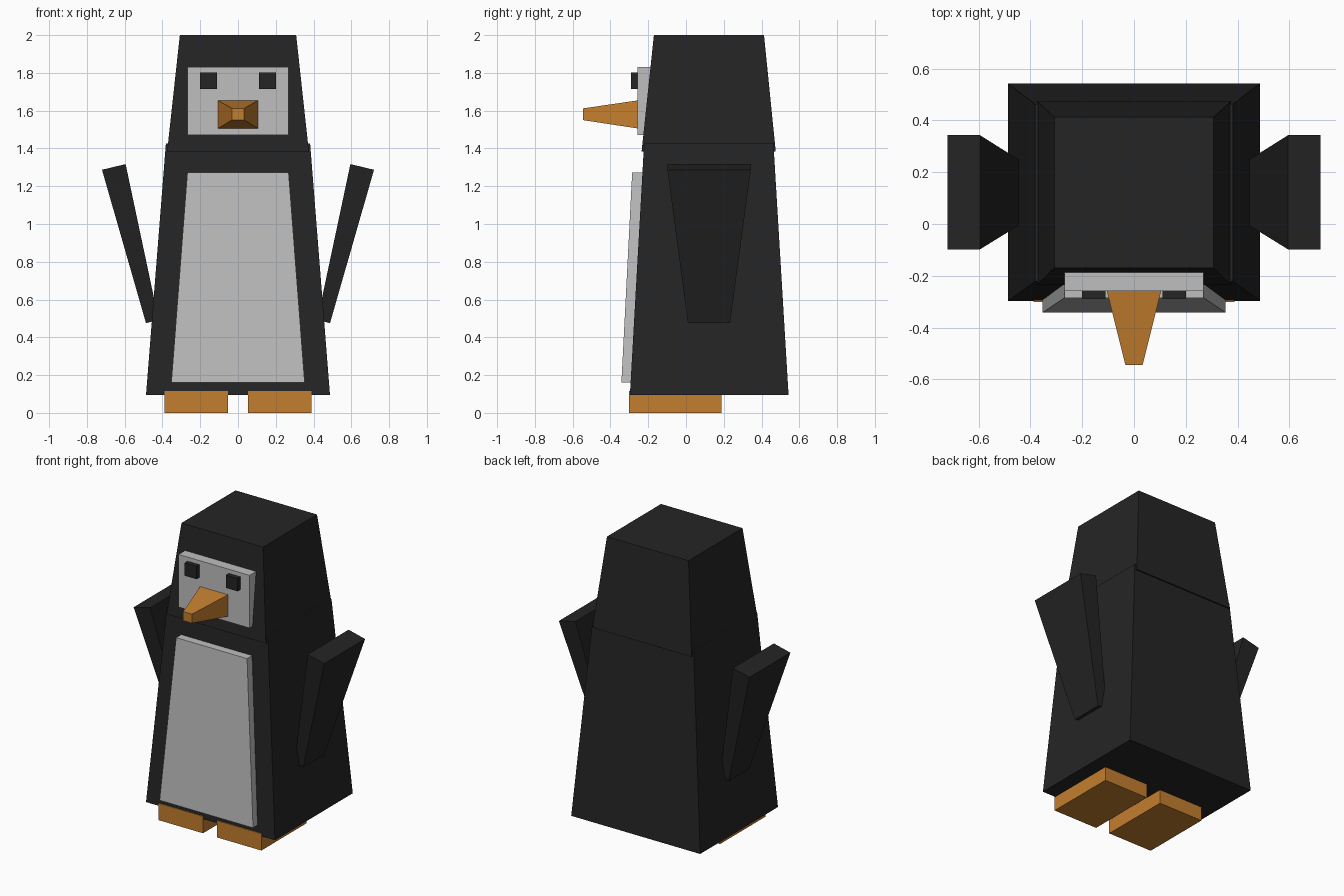
import bpy
import bmesh

default = bpy.data.objects.get("Cube")
if default:
    bpy.data.objects.remove(default, do_unlink=True)


def material(name, color):
    mat = bpy.data.materials.new(name)
    mat.use_nodes = True
    mat.diffuse_color = (*color, 1)
    mat.node_tree.nodes["Principled BSDF"].inputs["Base Color"].default_value = (*color, 1)
    return mat


black = material("black", (0.018, 0.018, 0.018))
light_grey = material("light grey", (0.52, 0.52, 0.52))
orange = material("orange", (0.55, 0.21, 0.027))


def loft(name, ends, mat):
    """Solid between two four-cornered end outlines."""
    bm = bmesh.new()
    a, b = [[bm.verts.new(p) for p in end] for end in ends]
    bm.faces.new(a)
    bm.faces.new(b)
    for i in range(4):
        j = (i + 1) % 4
        bm.faces.new((a[i], a[j], b[j], b[i]))
    bmesh.ops.recalc_face_normals(bm, faces=bm.faces)
    mesh = bpy.data.meshes.new(name)
    bm.to_mesh(mesh)
    bm.free()
    mesh.materials.append(mat)
    obj = bpy.data.objects.new(name, mesh)
    bpy.context.collection.objects.link(obj)
    return obj


def level(x0, x1, y0, y1, z):
    """Horizontal rectangle."""
    return [(x0, y0, z), (x1, y0, z), (x1, y1, z), (x0, y1, z)]


def upright(x, z0, z1, y):
    """Centred rectangle facing the front."""
    return [(-x, y, z0), (x, y, z0), (x, y, z1), (-x, y, z1)]


# Body and head
loft("body", (level(-0.487, 0.487, -0.297, 0.543, 0.095),
              level(-0.382, 0.382, -0.222, 0.463, 1.425)), black)
loft("head", (level(-0.375, 0.375, -0.235, 0.475, 1.385),
              level(-0.308, 0.308, -0.17, 0.413, 2.0)), black)

# Belly panel, face plate and beak
loft("belly_panel", (level(-0.353, 0.353, -0.342, -0.25, 0.16),
                     level(-0.268, 0.268, -0.285, -0.19, 1.272)), light_grey)
loft("face_plate", (upright(0.268, 1.47, 1.83, -0.258),
                    upright(0.268, 1.47, 1.83, -0.185)), light_grey)
loft("beak", (upright(0.107, 1.505, 1.655, -0.25),
              upright(0.033, 1.55, 1.612, -0.545)), orange)

# Paired parts: eyes, feet and wings
for side, s in (("left", 1), ("right", -1)):
    loft(side + "_eye", (level(s * 0.111, s * 0.2, -0.29, -0.25, 1.715),
                         level(s * 0.111, s * 0.2, -0.29, -0.25, 1.802)), black)
    loft(side + "_foot", (level(s * 0.053, s * 0.388, -0.302, 0.187, 0),
                          level(s * 0.053, s * 0.388, -0.302, 0.187, 0.115)), orange)

    # Each wing leans outwards, so its end outlines are tilted
    ends = []
    for outer, inner, y0, y1 in (((0.487, 0.475), (0.42, 0.492), 0.01, 0.233),
                                 ((0.72, 1.287), (0.595, 1.317), -0.098, 0.343)):
        ends.append([(s * x, y, z) for (x, z), y in
                     ((outer, y0), (outer, y1), (inner, y1), (inner, y0))])
    loft(side + "_wing", ends, black)
